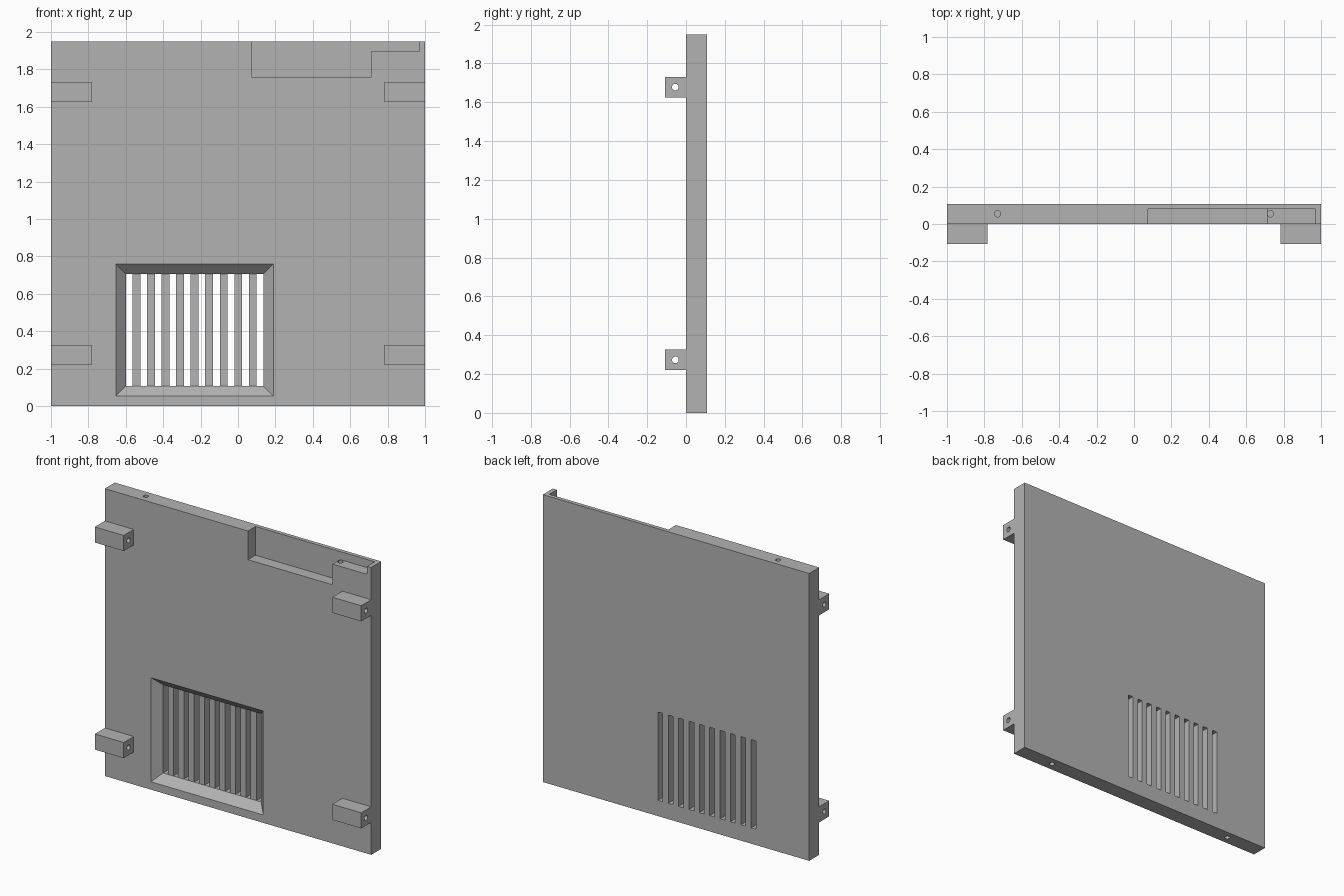
import bpy, bmesh
from math import pi
from mathutils import Matrix

cube = bpy.data.objects.get("Cube")
if cube:
    bpy.data.objects.remove(cube, do_unlink=True)

T = 0.107       # panel thickness
H = 1.95        # panel height
HOLE = 0.017    # screw hole radius

grey = bpy.data.materials.new("plain grey")
grey.use_nodes = True
grey.diffuse_color = (0.45, 0.45, 0.45, 1)
grey.node_tree.nodes["Principled BSDF"].inputs["Base Color"].default_value = (0.45, 0.45, 0.45, 1)


def finish(name, bm):
    bmesh.ops.recalc_face_normals(bm, faces=bm.faces)
    mesh = bpy.data.meshes.new(name)
    bm.to_mesh(mesh)
    bm.free()
    mesh.materials.append(grey)
    obj = bpy.data.objects.new(name, mesh)
    bpy.context.collection.objects.link(obj)
    return obj


def loft(name, front, y0, back, y1):
    """Solid between two outlines in the x-z plane."""
    bm = bmesh.new()
    a = [bm.verts.new((x, y0, z)) for x, z in front]
    b = [bm.verts.new((x, y1, z)) for x, z in back]
    bm.faces.new(a)
    bm.faces.new(b)
    for i in range(len(a)):
        j = (i + 1) % len(a)
        bm.faces.new((a[i], a[j], b[j], b[i]))
    return finish(name, bm)


def rect(x0, x1, z0, z1):
    return [(x0, z0), (x1, z0), (x1, z1), (x0, z1)]


def box(name, x0, x1, y0, y1, z0, z1):
    outline = rect(x0, x1, z0, z1)
    return loft(name, outline, y0, outline, y1)


def rod(name, centre, length, axis="Z"):
    bm = bmesh.new()
    turn = Matrix.Rotation(pi / 2, 4, "Y") if axis == "X" else Matrix()
    bmesh.ops.create_cone(bm, cap_ends=True, segments=24, radius1=HOLE, radius2=HOLE,
                          depth=length, matrix=Matrix.Translation(centre) @ turn)
    return finish(name, bm)


def cut(obj, cutters):
    """Subtract the cutters, bake the result and discard them."""
    for c in cutters:
        mod = obj.modifiers.new("cut", "BOOLEAN")
        mod.operation = "DIFFERENCE"
        mod.solver = "EXACT"
        mod.object = c
    bpy.context.view_layer.update()
    deps = bpy.context.evaluated_depsgraph_get()
    mesh = bpy.data.meshes.new_from_object(obj.evaluated_get(deps))
    obj.modifiers.clear()
    obj.data = mesh
    for c in cutters:
        bpy.data.objects.remove(c, do_unlink=True)
    bpy.ops.object.select_all(action="DESELECT")
    obj.select_set(True)
    bpy.context.view_layer.objects.active = obj
    bpy.ops.object.shade_smooth_by_angle(angle=pi / 6)


panel = box("panel", -1, 1, 0, T, 0, H)
cutters = []

# Stepped recess along the top edge, open to the front
step = [(0.075, 1.755), (0.71, 1.755), (0.71, 1.895), (0.97, 1.895), (0.97, H + 0.1), (0.075, H + 0.1)]
cutters.append(loft("recess_cutter", step, -0.1, step, 0.08))

# Vent: bevelled opening halfway through the panel, then upright slots
x0, x1, z0, z1 = -0.6, 0.136, 0.107, 0.706
mid = T / 2


def grown(d):
    return rect(x0 - d, x1 + d, z0 - d, z1 + d)


cutters.append(loft("bevel_cutter", grown(mid + 0.02), -0.02, grown(0), mid))
slots, width = 10, 0.036
pitch = (x1 - x0 - width) / (slots - 1)
for i in range(slots):
    left = x0 + i * pitch
    cutters.append(box("slot_cutter", left, left + width, 0.03, T + 0.1, z0, z1))

# Screw holes in the top and bottom edges
for x, top in ((-0.73, H), (0.73, 1.895)):
    cutters.append(rod("top_hole_cutter", (x, 0.055, top), 0.2))
    cutters.append(rod("bottom_hole_cutter", (x, 0.055, 0), 0.2))
cut(panel, cutters)

# Four mounting blocks, each drilled through sideways
for level, z in (("lower", 0.273), ("upper", 1.678)):
    for side, s in (("left", 1), ("right", -1)):
        xa, xb = sorted((s * 0.783, s))
        block = box(f"{level}_{side}_block", xa, xb, -T, 0, z - 0.053, z + 0.053)
        cut(block, [rod("block_hole_cutter", (s * 0.9, -0.055, z), 0.6, "X")])
